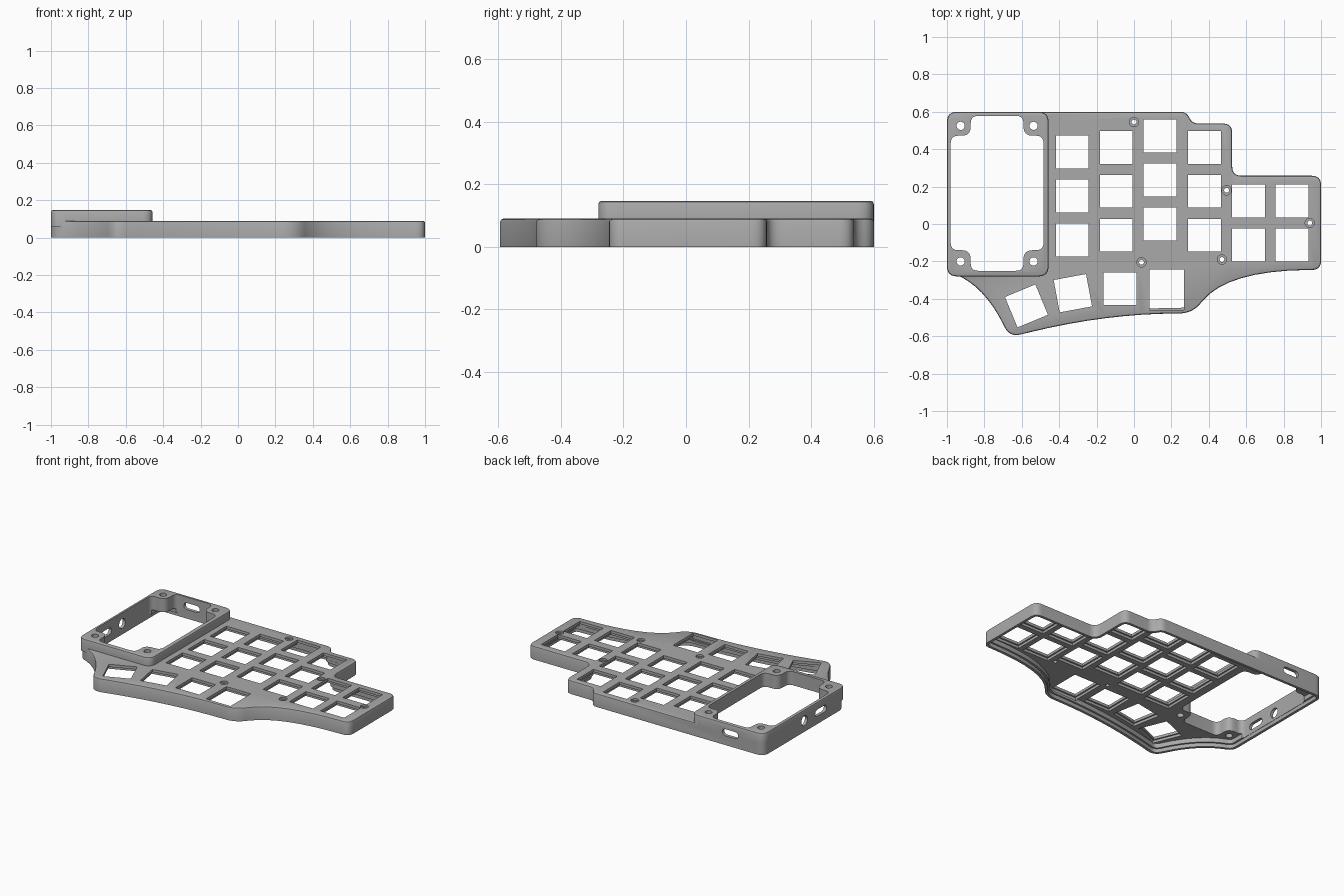
import bpy, bmesh, math
from mathutils import Vector, Matrix

if "Cube" in bpy.data.objects:
    bpy.data.objects.remove(bpy.data.objects["Cube"])

grey = bpy.data.materials.new("case grey")
grey.diffuse_color = (0.40, 0.40, 0.40, 1)
grey.use_nodes = True
grey.node_tree.nodes["Principled BSDF"].inputs["Base Color"].default_value = grey.diffuse_color


def rounded(corners, n=9):
    """Loop of points; each corner (x, y, d1, d2) is cut back and curved."""
    pts = []
    for i, c in enumerate(corners):
        p = Vector(c[:2])
        d1, d2 = c[2], c[-1]
        a = p + (Vector(corners[i - 1][:2]) - p).normalized() * d1
        b = p + (Vector(corners[(i + 1) % len(corners)][:2]) - p).normalized() * d2
        for k in range(n):
            t = k / (n - 1)
            pts.append(a * (1 - t) ** 2 + p * 2 * t * (1 - t) + b * t * t)
    clean = [p for i, p in enumerate(pts) if (p - pts[i - 1]).length > 1e-4]
    area = sum(clean[i - 1].cross(clean[i]) for i in range(len(clean)))
    return clean if area > 0 else clean[::-1]


def inset(loop, d):
    """Move a counter-clockwise loop inward by d."""
    out = []
    for i, p in enumerate(loop):
        e1 = (p - loop[i - 1]).normalized()
        e2 = (loop[(i + 1) % len(loop)] - p).normalized()
        m = Vector((-e1.y - e2.y, e1.x + e2.x)).normalized()
        out.append(p + m * d / max(0.4, m.dot(Vector((-e1.y, e1.x)))))
    return out


def loft(bm, loop, levels, matrix=Matrix()):
    """Closed solid through rings given as (inset, z)."""
    rings = [[bm.verts.new(matrix @ Vector((p.x, p.y, z))) for p in inset(loop, d)]
             for d, z in levels]
    for lo, hi in zip(rings, rings[1:]):
        for i in range(len(loop)):
            bm.faces.new((lo[i - 1], lo[i], hi[i], hi[i - 1]))
    bm.faces.new(rings[0][::-1])
    bm.faces.new(rings[-1])


def solid(name, parts):
    bm = bmesh.new()
    for part in parts:
        loft(bm, *part)
    bmesh.ops.recalc_face_normals(bm, faces=bm.faces)
    me = bpy.data.meshes.new(name)
    bm.to_mesh(me)
    bm.free()
    ob = bpy.data.objects.new(name, me)
    me.materials.append(grey)
    bpy.context.collection.objects.link(ob)
    return ob


def rect(w, h, x=0, y=0, angle=0):
    c, s = math.cos(math.radians(angle)), math.sin(math.radians(angle))
    return [Vector((x + c * u * w / 2 - s * v * h / 2, y + s * u * w / 2 + c * v * h / 2))
            for u, v in ((-1, -1), (1, -1), (1, 1), (-1, 1))]


def circle(x, y, r, n=24):
    return [Vector((x + r * math.cos(2 * math.pi * i / n), y + r * math.sin(2 * math.pi * i / n)))
            for i in range(n)]


def stadium(w, h):
    r = h / 2
    return [Vector(((w / 2 - r) * (1 if i < 9 else -1) + r * math.cos(a), r * math.sin(a)))
            for i in range(18) for a in [math.pi * ((i if i < 9 else i - 1) / 8 - 0.5)]]


def combine(body, other, op):
    m = body.modifiers.new(other.name, 'BOOLEAN')
    m.operation, m.solver, m.object = op, 'EXACT', other
    bpy.context.view_layer.objects.active = body
    bpy.ops.object.modifier_apply(modifier=m.name)
    bpy.data.objects.remove(other)


# Case outline, clockwise from the back left corner
outline = rounded([
    (-1, 0.6, 0.055), (0.28, 0.6, 0.033), (0.312, 0.537, 0.033), (0.525, 0.537, 0.05),
    (0.525, 0.258, 0.05), (1, 0.258, 0.05), (1, -0.245, 0.05),
    (0.5, -0.25, 0.43, 0.21), (0.312, -0.478, 0.07), (-0.15, -0.48, 0.38, 0.41),
    (-0.665, -0.605, 0.06), (-0.8, -0.335, 0.22, 0.165), (-1, -0.25, 0.045)])
case = solid("keyboard_case", [(outline, [(0, 0), (0, 0.08), (0.003, 0.087), (0.01, 0.09)])])

# Raised frame around the display opening
frame = rounded([(-1, 0.6, 0.055), (-0.457, 0.6, 0.055), (-0.457, -0.28, 0.055), (-1, -0.28, 0.055)])
combine(case, solid("display_frame", [
    (frame, [(0, 0.06), (0, 0.137), (0.003, 0.144), (0.01, 0.147)])]), 'UNION')

# Hollow underside with a ledge for the base plate
combine(case, solid("cavity", [
    (outline, [(0.018, -0.02), (0.018, 0.025), (0.03, 0.025), (0.03, 0.055)])]), 'DIFFERENCE')

# Display opening, leaving a screw boss in each corner
x0, x1, xa, xb = -0.98, -0.484, -0.873, -0.591
y0, y1, ya, yb = -0.25, 0.578, -0.14, 0.472
opening = rounded([(xa, y1, 0.04), (xb, y1, 0.04), (xb, yb, 0.05), (x1, yb, 0.04),
                   (x1, ya, 0.04), (xb, ya, 0.05), (xb, y0, 0.04), (xa, y0, 0.04),
                   (xa, ya, 0.05), (x0, ya, 0.04), (x0, yb, 0.04), (xa, yb, 0.05)])
combine(case, solid("display_opening", [(opening, [(0, -0.03), (0, 0.2)])]), 'DIFFERENCE')

# Switch openings: staggered columns, then the thumb row
keys = []
for x, top, rows in ((-0.33, 0.385, 3), (-0.095, 0.41, 3), (0.14, 0.47, 3),
                     (0.377, 0.41, 3), (0.612, 0.123, 2), (0.845, 0.123, 2)):
    keys += [(0.176, 0.176, x, top - 0.235 * r, 0) for r in range(rows)]
keys += [(0.182, 0.217, 0.175, -0.352, 0), (0.176, 0.176, -0.074, -0.346, 0),
         (0.176, 0.176, -0.327, -0.37, 10.5), (0.176, 0.176, -0.575, -0.438, 22.5)]
combine(case, solid("switch_pockets", [
    (rect(w + 0.02, h + 0.02, x, y, a), [(0, 0.045), (0, 0.072)]) for w, h, x, y, a in keys]), 'DIFFERENCE')
combine(case, solid("switch_holes", [
    (rect(*k), [(0, 0.04), (0, 0.12)]) for k in keys]), 'DIFFERENCE')

# Screw holes: recessed in the plate, plain in the display bosses
plate_screws = [(0, 0.545), (0.495, 0.18), (0.94, 0.005), (0.04, -0.205), (0.47, -0.19)]
holes = [(circle(x, y, 0.025), [(0.012, 0.03), (0.012, 0.078), (0, 0.078), (0, 0.12)])
         for x, y in plate_screws]
holes += [(circle(x, y, 0.022), [(0, 0.03), (0, 0.2)])
          for x in (-0.927, -0.537) for y in (-0.2, 0.525)]
combine(case, solid("screw_holes", holes), 'DIFFERENCE')

# Cable ports in the back and left walls
back = Matrix.Translation((-0.75, 0.6, 0.085)) @ Matrix.Rotation(math.pi / 2, 4, 'X')
side = Matrix.Rotation(math.pi / 2, 4, 'Z') @ Matrix.Rotation(math.pi / 2, 4, 'X')
through = [(0, -0.04), (0, 0.04)]
combine(case, solid("ports", [
    (stadium(0.12, 0.045), through, back),
    (stadium(0.12, 0.045), through, Matrix.Translation((-1, -0.01, 0.075)) @ side),
    (circle(0, 0, 0.033), through, Matrix.Translation((-1, 0.165, 0.075)) @ side)]), 'DIFFERENCE')

# Smooth the rounded walls, keep the edges crisp
bpy.ops.object.select_all(action='DESELECT')
case.select_set(True)
bpy.context.view_layer.objects.active = case
bpy.ops.object.shade_smooth_by_angle(angle=math.radians(30))
